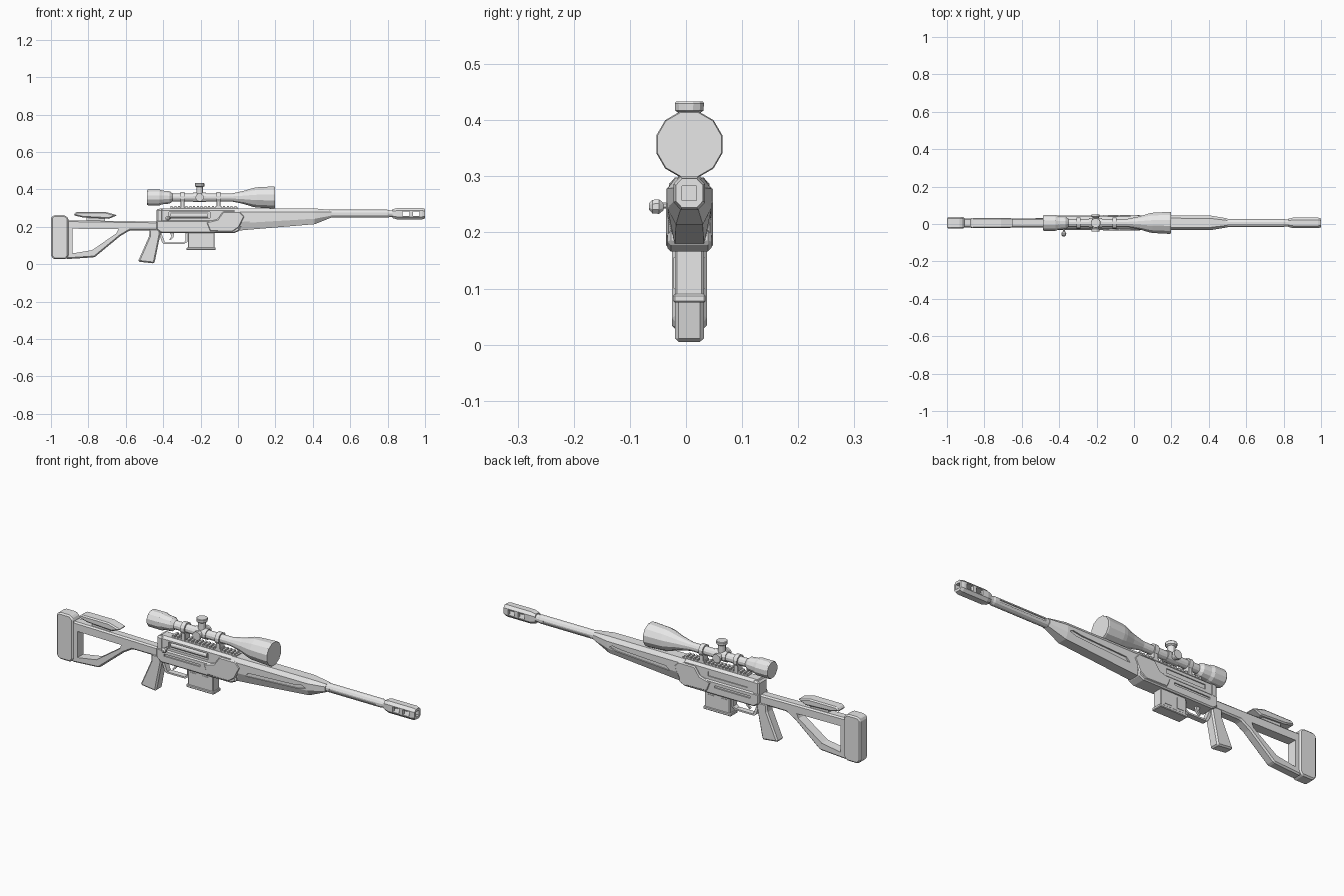
import bpy
import bmesh
import math
from mathutils import Vector

default_cube = bpy.data.objects.get("Cube")
if default_cube:
    bpy.data.objects.remove(default_cube, do_unlink=True)

GREY = (0.8, 0.8, 0.8, 1.0)
grey = bpy.data.materials.new("plain grey")
grey.use_nodes = True
grey.diffuse_color = GREY
grey.node_tree.nodes["Principled BSDF"].inputs["Base Color"].default_value = GREY

MID_Y = 0.006      # centre plane of the body
BORE_Z = 0.27      # barrel axis height
SCOPE_Z = 0.357    # scope axis height


def finish(name, bm):
    bmesh.ops.recalc_face_normals(bm, faces=bm.faces)
    mesh = bpy.data.meshes.new(name)
    bm.to_mesh(mesh)
    bm.free()
    mesh.materials.append(grey)
    obj = bpy.data.objects.new(name, mesh)
    bpy.context.scene.collection.objects.link(obj)
    return obj


def loft(name, rings):
    """Skin a row of equal point rings and cap both ends."""
    bm = bmesh.new()
    rows = [[bm.verts.new(p) for p in ring] for ring in rings]
    count = len(rows[0])
    for a, b in zip(rows, rows[1:]):
        for i in range(count):
            j = (i + 1) % count
            bm.faces.new((a[i], a[j], b[j], b[i]))
    bm.faces.new(rows[0])
    bm.faces.new(rows[-1])
    return finish(name, bm)


def prism(name, outline, half, bevel=0.0, y=0.0):
    """Extrude a side outline (x, z) across y, with chamfered edges."""
    bm = bmesh.new()
    sides = [[bm.verts.new((x, MID_Y + y + s * half, z)) for x, z in outline]
             for s in (-1, 1)]
    for side in sides:
        bm.faces.new(side)
    for i in range(len(outline)):
        j = (i + 1) % len(outline)
        bm.faces.new((sides[0][i], sides[0][j], sides[1][j], sides[1][i]))
    bmesh.ops.recalc_face_normals(bm, faces=bm.faces)
    if bevel:
        sharp = [e for e in bm.edges if e.calc_face_angle(0) > 0.5]
        bmesh.ops.bevel(bm, geom=sharp, offset=bevel, segments=1,
                        affect='EDGES', clamp_overlap=True)
    return finish(name, bm)


def block(name, x0, x1, z0, z1, half, bevel=0.0, y=0.0):
    return prism(name, [(x0, z0), (x1, z0), (x1, z1), (x0, z1)], half, bevel, y)


def lathe(name, profile, centre, axis="X", sides=12):
    """Turn (distance, radius) pairs about an axis through centre."""
    k = "XYZ".index(axis)
    unit = [Vector((1, 0, 0)), Vector((0, 1, 0)), Vector((0, 0, 1))]
    along, u, v = unit[k], unit[(k + 1) % 3], unit[(k + 2) % 3]
    rings = []
    for d, r in profile:
        angles = [math.tau * (i + 0.5) / sides for i in range(sides)]
        rings.append([Vector(centre) + along * d + u * r * math.cos(a)
                      + v * r * math.sin(a) for a in angles])
    return loft(name, rings)


def cut(obj, *cutters):
    for cutter in cutters:
        mod = obj.modifiers.new("cut", 'BOOLEAN')
        mod.operation = 'DIFFERENCE'
        mod.object = cutter
        graph = bpy.context.evaluated_depsgraph_get()
        mesh = bpy.data.meshes.new_from_object(obj.evaluated_get(graph))
        obj.modifiers.clear()
        obj.data = mesh
        bpy.data.objects.remove(cutter, do_unlink=True)


# Shoulder stock with an open frame
stock = prism("stock_frame", [(-.92, .235), (-.43, .228), (-.43, .18), (-.58, .18),
                              (-.63, .15), (-.767, .037), (-.92, .027)], .024, .007)
cut(stock, prism("stock_opening", [(-.885, .19), (-.64, .187), (-.65, .165),
                                   (-.78, .075), (-.885, .058)], .1))
prism("butt_pad", [(-1, .045), (-.985, .027), (-.92, .027), (-.906, .045),
                   (-.906, .245), (-.925, .262), (-.985, .262), (-1, .25)], .031, .007)
prism("cheek_rest", [(-.88, .262), (-.865, .28), (-.71, .28), (-.645, .262),
                     (-.69, .243), (-.83, .25)], .027, .006)
block("cheek_rest_post", -.81, -.71, .22, .255, .014)

# Grip, trigger and guard
prism("pistol_grip", [(-.473, .19), (-.415, .19), (-.415, .16), (-.447, .004),
                      (-.535, .014), (-.475, .15)], .026, .007)
guard = prism("trigger_guard", [(-.425, .17), (-.27, .17), (-.27, .12), (-.29, .107),
                                (-.395, .107), (-.405, .115)], .014)
cut(guard, prism("guard_opening", [(-.41, .166), (-.28, .166), (-.28, .125),
                                   (-.293, .115), (-.39, .115)], .1))
prism("trigger", [(-.365, .17), (-.34, .17), (-.345, .145), (-.362, .128),
                  (-.368, .132), (-.355, .148)], .006)

# Magazine
block("magazine", -.268, -.125, .08, .18, .026, .004)
block("magazine_floor", -.275, -.12, .075, .09, .029, .003)
for side in (-1, 1):
    for x in (-.235, -.165):
        block("magazine_rib", x - .018, x + .018, .1, .155, .003, 0, side * .025)

# Receiver and chassis
upper = block("upper_receiver", -.43, .03, .19, .298, .033, .012)
cut(upper, block("ejection_port", -.37, -.15, .247, .278, .014, 0, -.034),
    block("left_recess", -.37, -.15, .25, .272, .006, 0, .034))
chassis = prism("chassis", [(-.436, .185), (-.41, .166), (-.02, .166), (.01, .18),
                            (.01, .235), (-.436, .235)], .039, .006)
for side in (-1, 1):
    cut(chassis, block("chassis_slot", -.39, -.19, .203, .214, .006, 0, side * .039))
block("receiver_end", -.436, -.4, .185, .295, .036, .008)
prism("receiver_side_plate", [(-.17, .225), (-.15, .175), (-.03, .172), (.005, .195),
                              (.035, .255), (.01, .282), (-.08, .282), (-.11, .24)],
      .042, .005)

# Bolt and handle
lathe("bolt", [(-.36, .013), (-.16, .013)], (0, MID_Y - .018, .262))
lathe("bolt_handle", [(-.055, .006), (-.01, .006)], (-.375, 0, .248), "Y", 8)
lathe("bolt_knob", [(-.066, .006), (-.06, .013), (-.048, .014), (-.04, .007)],
      (-.375, 0, .246), "Y", 8)

# Handguard tapering to the barrel
def guard_section(x, low, belly, shoulder, top, wide, flat):
    half = [(flat, low), (wide, belly), (wide, shoulder), (flat, top)]
    return ([(x, MID_Y + w, z) for w, z in half]
            + [(x, MID_Y - w, z) for w, z in reversed(half)])


handguard = loft("handguard", [
    guard_section(-.02, .178, .225, .278, .298, .039, .026),
    guard_section(.41, .214, .243, .278, .298, .039, .024),
    guard_section(.5, .25, .26, .28, .29, .024, .013)])
for side in (-1, 1):
    cut(handguard, prism("handguard_slot", [(.06, .222), (.08, .242), (.33, .254),
                                            (.38, .262), (.4, .252), (.36, .24)],
                         .007, 0, side * .039))

# Fluted barrel and muzzle brake
barrel = lathe("barrel", [(.4, .022), (.8, .022), (.81, .019), (.86, .019)],
               (0, MID_Y, BORE_Z))
for side in (-1, 1):
    cut(barrel, block("flute", .52, .78, BORE_Z - .005, BORE_Z + .005,
                      .005, 0, side * .022))


def brake_section(x, size):
    return [(x, MID_Y + size * a, BORE_Z + size * b * 1.07) for a, b in
            ((.55, -1), (1, -.55), (1, .55), (.55, 1),
             (-.55, 1), (-1, .55), (-1, -.55), (-.55, -1))]


brake = loft("muzzle_brake", [brake_section(x, s) for x, s in
                              ((.826, .022), (.85, .028), (.985, .028), (1, .024))])
cut(brake, block("bore", .87, 1.1, BORE_Z - .013, BORE_Z + .013, .013),
    *[block("brake_port", x, x + .036, BORE_Z - .013, BORE_Z + .013, .1)
      for x in (.88, .935)])

# Toothed scope rail
teeth, pitch = 18, .02
outline = [(-.36, .29)]
for i in range(teeth):
    x = -.36 + i * pitch
    outline += [(x, .311), (x + pitch * .55, .311),
                (x + pitch * .55, .303), (x + pitch, .303)]
prism("scope_rail", outline + [(0, .29)], .02)

# Scope body, rings and turrets
lathe("scope", [(-.487, .041), (-.48, .044), (-.42, .044), (-.405, .038), (-.365, .034),
                (-.35, .022), (-.035, .022), (.03, .036), (.08, .052), (.1, .056),
                (.19, .061), (.197, .059)], (0, MID_Y, SCOPE_Z))
for x in (-.297, -.104):
    lathe("scope_ring", [(x - .011, .03), (x + .011, .03)], (0, MID_Y, SCOPE_Z))
    block("scope_mount", x - .011, x + .011, .3, .345, .02, .002)
turret_hub = (-.205, MID_Y, SCOPE_Z)
lathe("turret_collar", [(-.24, .026), (-.17, .026)], (0, MID_Y, SCOPE_Z))
lathe("top_turret", [(0, .018), (.055, .018), (.06, .026), (.073, .027), (.076, .025)],
      turret_hub, "Z")
for side in (-1, 1):
    lathe("side_turret", [(0, .018), (side * .03, .018), (side * .033, .022),
                          (side * .046, .022)], turret_hub, "Y")
